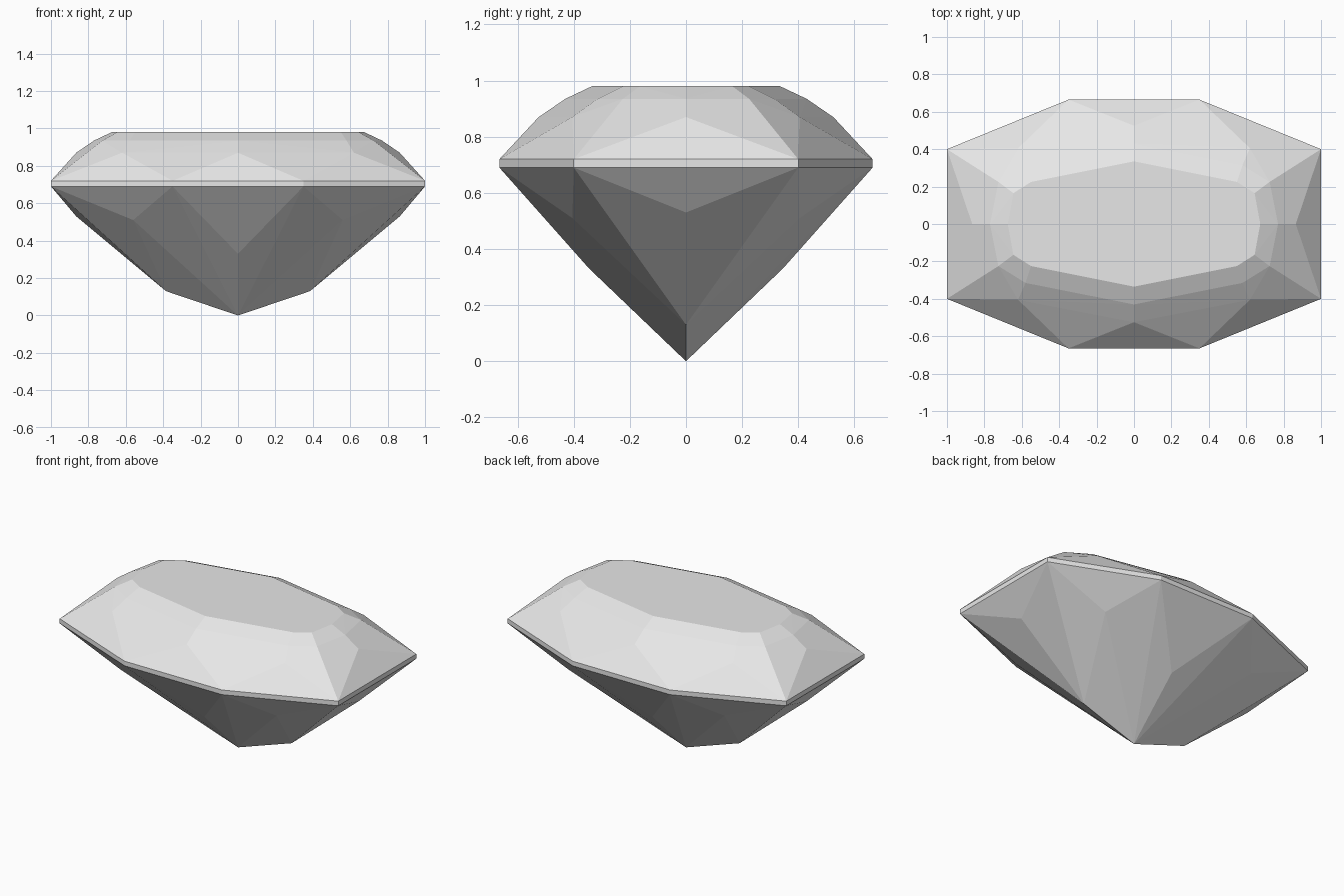
import bpy
import bmesh

cube = bpy.data.objects.get("Cube")
if cube:
    bpy.data.objects.remove(cube, do_unlink=True)

# One pale stone colour
stone = bpy.data.materials.new("pale_grey_stone")
stone.use_nodes = True
COLOUR = (0.8, 0.8, 0.8, 1.0)
stone.diffuse_color = COLOUR
stone.node_tree.nodes["Principled BSDF"].inputs["Base Color"].default_value = COLOUR

# Corner rings of one quarter: height, then (x, y) corners
GIRDLE = [(0.35, 0.665), (1.0, 0.4)]
RINGS = [
    (0.98, [(0, 0.335), (0.55, 0.225), (0.645, 0.165), (0.675, 0)]),   # table
    (0.935, [(0, 0.43), (0.58, 0.315), (0.725, 0.225), (0.77, 0)]),    # upper step
    (0.87, [(0, 0.525), (0.62, 0.405), (0.8, 0.28), (0.865, 0)]),      # lower step
    (0.72, GIRDLE),
    (0.69, GIRDLE),
    (0.53, [(0.865, 0)]),                                              # pavilion points
    (0.51, [(0.56, 0.405)]),
    (0.33, [(0, 0.345)]),
    (0.13, [(0.385, 0)]),                                              # keel end
    (0.0, [(0, 0)]),                                                   # culet
]

# Mirror the corners into all four quarters and wrap them in flat facets
corners = {(sx * x, sy * y, z)
           for z, ring in RINGS for x, y in ring
           for sx in (1, -1) for sy in (1, -1)}
bm = bmesh.new()
for corner in sorted(corners):
    bm.verts.new(corner)
hull = bmesh.ops.convex_hull(bm, input=bm.verts[:])
spare = [g for g in set(hull["geom_interior"] + hull["geom_unused"])
         if isinstance(g, bmesh.types.BMVert)]
bmesh.ops.delete(bm, geom=spare, context="VERTS")
bmesh.ops.dissolve_limit(bm, angle_limit=0.01, verts=bm.verts[:], edges=bm.edges[:])
bmesh.ops.recalc_face_normals(bm, faces=bm.faces[:])

mesh = bpy.data.meshes.new("cut_gemstone")
bm.to_mesh(mesh)
bm.free()
mesh.materials.append(stone)
gem = bpy.data.objects.new("cut_gemstone", mesh)
bpy.context.collection.objects.link(gem)
